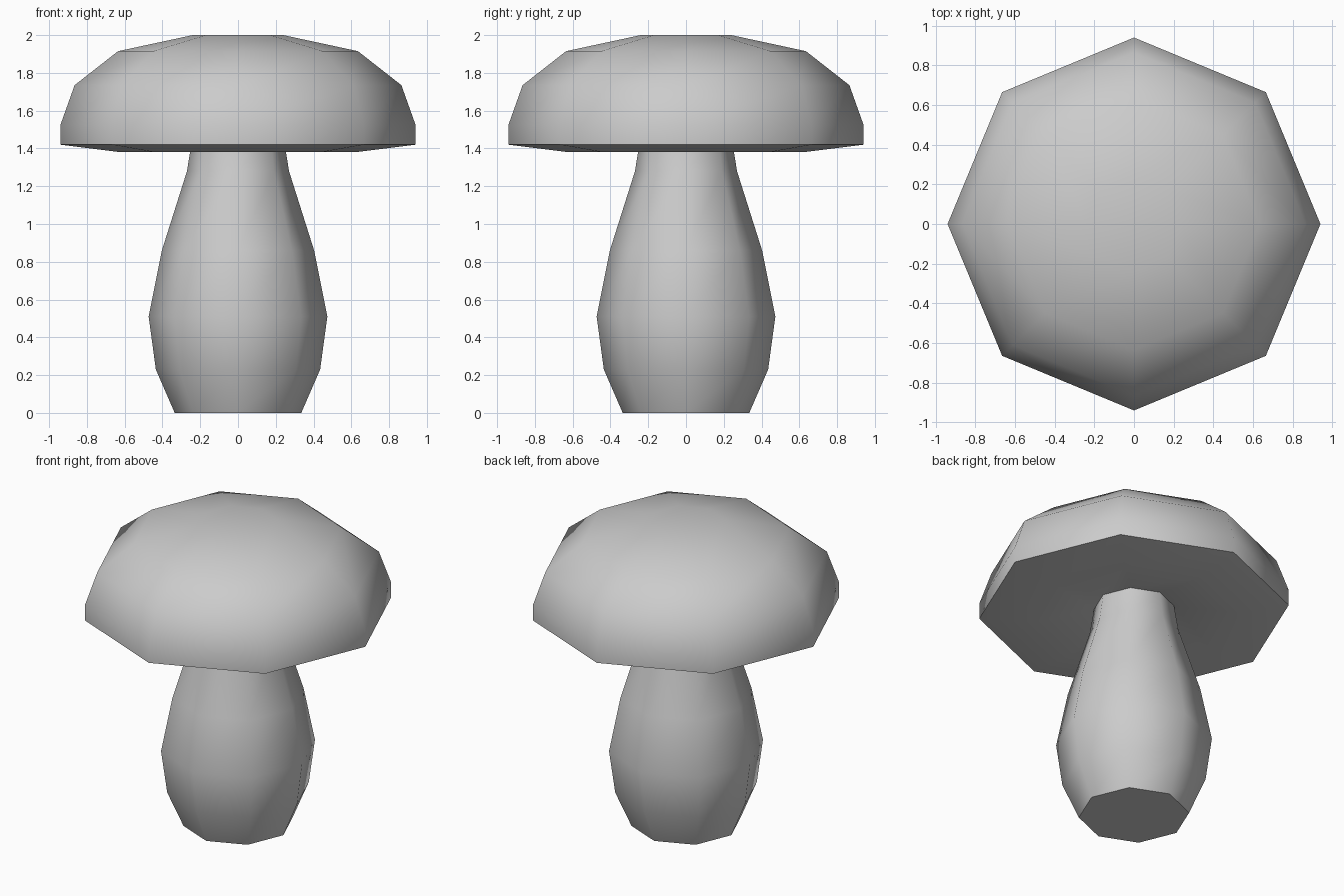
import bpy, bmesh, math

if "Cube" in bpy.data.objects:
    bpy.data.objects.remove(bpy.data.objects["Cube"])

SIDES = 8

def lathe(name, profile, close_first=False, close_last=False):
    """Revolve (radius, height) points around z into an octagonal shell."""
    bm = bmesh.new()
    rings = []
    for r, z in profile:
        rings.append([bm.verts.new((r * math.cos(2 * math.pi * i / SIDES),
                                    r * math.sin(2 * math.pi * i / SIDES), z))
                      for i in range(SIDES)])
    for a, b in zip(rings, rings[1:]):
        for i in range(SIDES):
            j = (i + 1) % SIDES
            bm.faces.new((a[i], a[j], b[j], b[i]))
    if close_first:
        bm.faces.new(rings[0][::-1])
    if close_last:
        bm.faces.new(rings[-1])
    me = bpy.data.meshes.new(name)
    bm.to_mesh(me)
    bm.free()
    ob = bpy.data.objects.new(name, me)
    bpy.context.collection.objects.link(ob)
    bpy.ops.object.select_all(action='DESELECT')
    ob.select_set(True)
    bpy.context.view_layer.objects.active = ob
    bpy.ops.object.shade_smooth_by_angle(angle=math.radians(50))
    return ob

# Bulging stem with a flat foot, open where it meets the cap
lathe("stem", [(0.335, 0), (0.435, 0.23), (0.473, 0.51), (0.403, 0.86),
               (0.27, 1.28), (0.243, 1.45)], close_first=True)

# Cap: hollowed underside, short vertical rim, domed flat-topped crown
lathe("cap", [(0.243, 1.45), (0.62, 1.38), (0.94, 1.42), (0.94, 1.525),
              (0.865, 1.735), (0.635, 1.915), (0.24, 2.0)], close_last=True)
